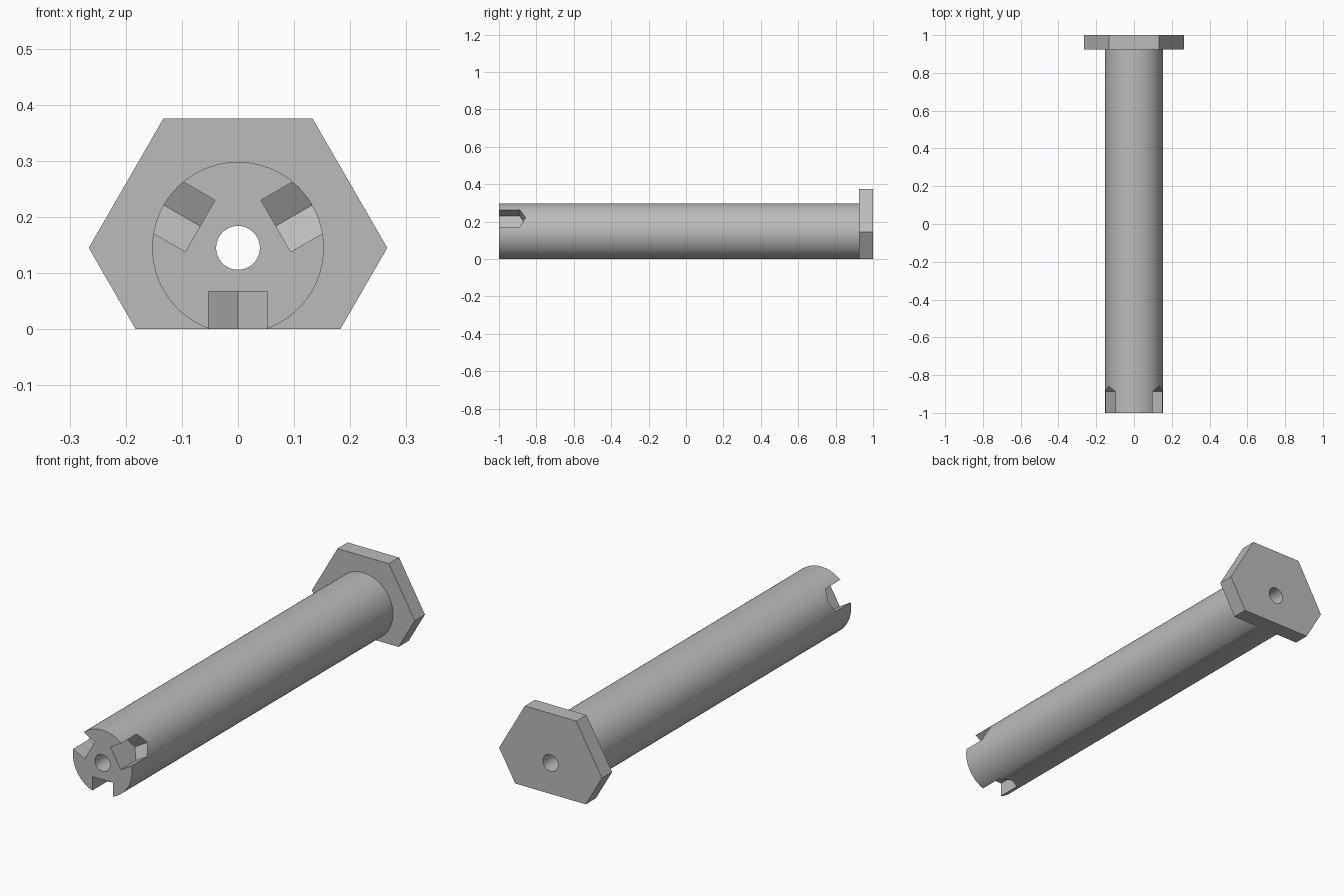
import bpy, bmesh, math
from mathutils import Matrix

if "Cube" in bpy.data.objects:
    bpy.data.objects.remove(bpy.data.objects["Cube"])

AXIS_Z = 0.145            # height of the long axis
HEAD_R, SHAFT_R, BORE_R = 0.266, 0.153, 0.039
HEAD_Y = 0.925            # inner face of the head

steel = bpy.data.materials.new("grey_steel")
steel.diffuse_color = (0.5, 0.5, 0.5, 1)
steel.use_nodes = True
steel.node_tree.nodes["Principled BSDF"].inputs["Base Color"].default_value = steel.diffuse_color


def prism(name, outline, matrix, depth):
    """Extrude a 2D outline by depth along local z, then place it."""
    bm = bmesh.new()
    face = bm.faces.new([bm.verts.new((u, v, 0)) for u, v in outline])
    out = bmesh.ops.extrude_face_region(bm, geom=[face])
    tops = [g for g in out["geom"] if isinstance(g, bmesh.types.BMVert)]
    bmesh.ops.translate(bm, verts=tops, vec=(0, 0, depth))
    bm.transform(matrix)
    bmesh.ops.recalc_face_normals(bm, faces=bm.faces)
    mesh = bpy.data.meshes.new(name)
    bm.to_mesh(mesh)
    bm.free()
    mesh.materials.append(steel)
    obj = bpy.data.objects.new(name, mesh)
    bpy.context.collection.objects.link(obj)
    return obj


def rod(name, radius, sides, y0, y1):
    """Regular prism along the y axis."""
    ring = [(radius * math.cos(math.tau * i / sides),
             radius * math.sin(math.tau * i / sides)) for i in range(sides)]
    place = Matrix.Translation((0, y0, AXIS_Z)) @ Matrix.Rotation(-math.pi / 2, 4, 'X')
    return prism(name, ring, place, y1 - y0)


def combine(target, tool, operation):
    """Apply a boolean and remove the tool."""
    mod = target.modifiers.new(operation, 'BOOLEAN')
    mod.operation, mod.object, mod.solver = operation, tool, 'EXACT'
    bpy.context.view_layer.objects.active = target
    bpy.ops.object.modifier_apply(modifier=mod.name)
    bpy.data.objects.remove(tool)


# Round shaft joined to the hexagonal head
bolt = rod("slotted_hex_shaft", SHAFT_R, 96, -1, 0.96)
combine(bolt, rod("hex_head", HEAD_R, 6, HEAD_Y, 1), 'UNION')

# Bore through the whole length
combine(bolt, rod("bore_cutter", BORE_R, 48, -1.1, 1.1), 'DIFFERENCE')

# Three pointed slots around the front end
slot = [(-0.053, -1.1), (0.053, -1.1), (0.053, -0.888), (0, -0.858), (-0.053, -0.888)]
for k in range(3):
    place = (Matrix.Translation((0, 0, AXIS_Z)) @ Matrix.Rotation(k * math.tau / 3, 4, 'Y')
             @ Matrix.Translation((0, 0, -0.3)))
    combine(bolt, prism("slot_cutter", slot, place, 0.3 - 0.078), 'DIFFERENCE')

# Flat along the underside
floor = [(-0.5, -1.2), (0.5, -1.2), (0.5, 1.2), (-0.5, 1.2)]
combine(bolt, prism("flat_cutter", floor, Matrix.Translation((0, 0, -0.3)), 0.3), 'DIFFERENCE')

# Smooth round walls, sharp corners
bpy.ops.object.select_all(action='DESELECT')
bolt.select_set(True)
bpy.context.view_layer.objects.active = bolt
bpy.ops.object.shade_smooth_by_angle(angle=math.radians(20))
